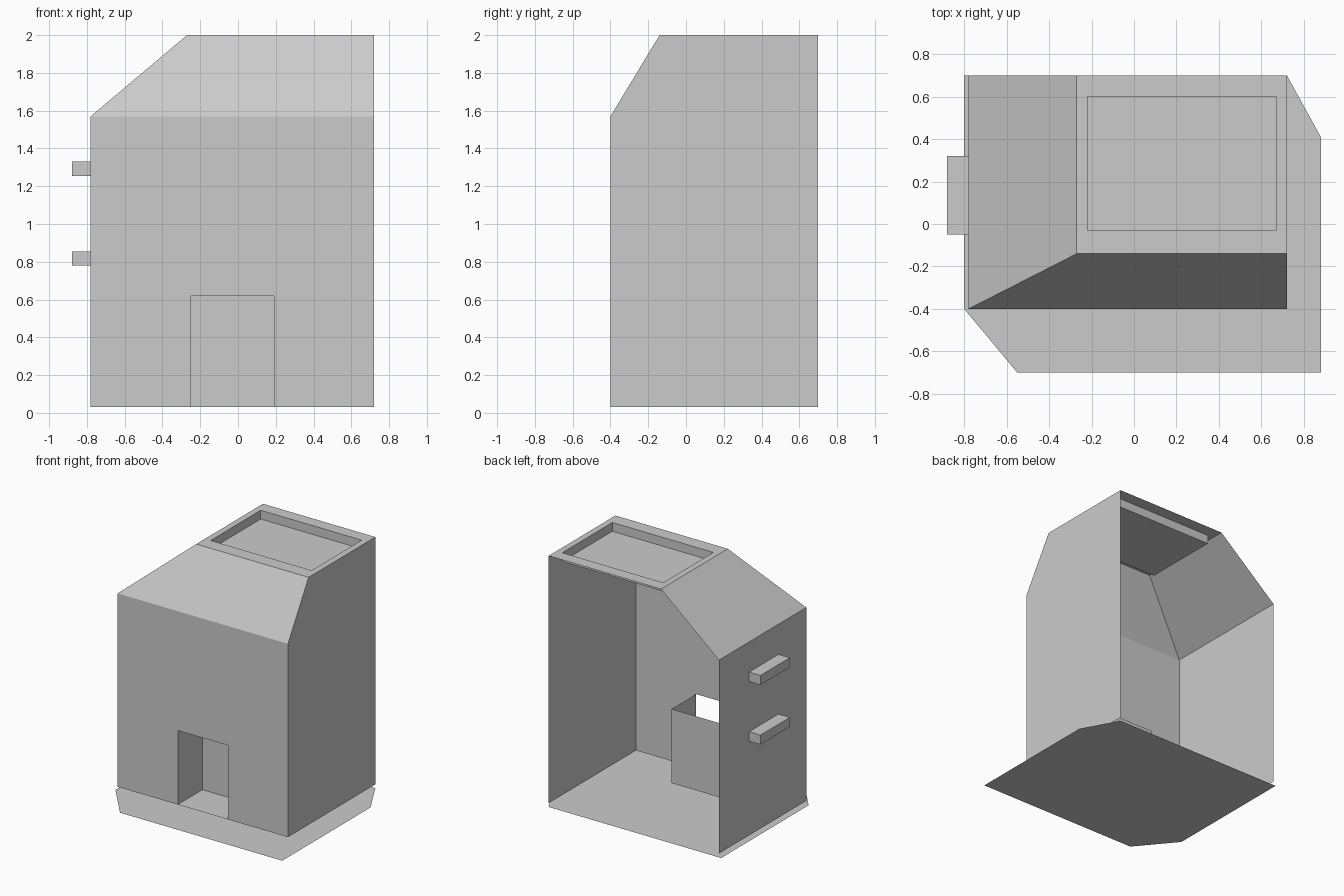
import bpy, bmesh

cube = bpy.data.objects.get("Cube")
if cube:
    bpy.data.objects.remove(cube, do_unlink=True)

# One plain grey for the whole model
grey = bpy.data.materials.new("plain grey")
grey.use_nodes = True
colour = (0.6, 0.6, 0.6, 1)
grey.diffuse_color = colour
grey.node_tree.nodes["Principled BSDF"].inputs["Base Color"].default_value = colour


def make_part(name, polygons):
    """Mesh object from a list of polygons, with shared corners welded."""
    bm = bmesh.new()
    for polygon in polygons:
        bm.faces.new([bm.verts.new(p) for p in polygon])
    bmesh.ops.remove_doubles(bm, verts=bm.verts, dist=0.0001)
    mesh = bpy.data.meshes.new(name)
    bm.to_mesh(mesh)
    bm.free()
    mesh.materials.append(grey)
    obj = bpy.data.objects.new(name, mesh)
    bpy.context.collection.objects.link(obj)
    return obj


def upright(x0, x1, z0, z1, y):
    return [(x0, y, z0), (x1, y, z0), (x1, y, z1), (x0, y, z1)]


def ring(outer, inner):
    """Quads joining two loops of equal length."""
    n = len(outer)
    return [[outer[i], outer[(i + 1) % n], inner[(i + 1) % n], inner[i]] for i in range(n)]


def rectangle(x0, x1, y0, y1, z):
    return [(x0, y0, z), (x1, y0, z), (x1, y1, z), (x0, y1, z)]


# Main dimensions
LEFT, RIGHT, FRONT, BACK = -0.78, 0.72, -0.40, 0.70
BASE, EAVE, TOP = 0.03, 1.57, 2.0
RIDGE_X, RIDGE_Y = -0.27, -0.14
DOOR = (-0.25, 0.19, 0.62)
PORCH_BACK = -0.09
window_columns = [(-0.57, -0.37), (-0.13, 0.07), (0.30, 0.50)]
window_rows = [(0.73, 1.00), (1.21, 1.45)]

# Ground plate with clipped corners
make_part("ground_plate", [[(-0.80, -0.40, 0), (-0.55, -0.70, 0), (0.88, -0.70, 0),
                            (0.88, 0.41, 0), (RIGHT, BACK, 0), (-0.80, BACK, 0)]])

# Front wall: a grid of cells with the doorway left open and the windows set in flush
xs = sorted([LEFT, RIGHT, *DOOR[:2]] + [x for c in window_columns for x in c])
zs = sorted([BASE, EAVE, DOOR[2]] + [z for r in window_rows for z in r])
wall, windows = [], []
for x0, x1 in zip(xs, xs[1:]):
    for z0, z1 in zip(zs, zs[1:]):
        mx, mz = (x0 + x1) / 2, (z0 + z1) / 2
        if DOOR[0] < mx < DOOR[1] and mz < DOOR[2]:
            continue
        in_window = (any(a < mx < b for a, b in window_columns)
                     and any(a < mz < b for a, b in window_rows))
        (windows if in_window else wall).append(upright(x0, x1, z0, z1, FRONT))
front_wall = make_part("front_wall", wall)
make_part("windows", windows)

# Merge the flat wall cells into clean faces
bm = bmesh.new()
bm.from_mesh(front_wall.data)
bmesh.ops.dissolve_limit(bm, angle_limit=0.01, verts=bm.verts, edges=bm.edges)
bm.to_mesh(front_wall.data)
bm.free()

# Entrance recess: two sides, back and floor, open above
d0, d1, door_top = DOOR
make_part("entrance_recess", [
    [(x, FRONT, BASE), (x, PORCH_BACK, BASE), (x, PORCH_BACK, door_top), (x, FRONT, door_top)]
    for x in (d0, d1)
] + [upright(d0, d1, BASE, door_top, PORCH_BACK), rectangle(d0, d1, FRONT, PORCH_BACK, BASE)])

# Side walls; the back stays open
make_part("plain_side_wall", [[(RIGHT, FRONT, BASE), (RIGHT, BACK, BASE), (RIGHT, BACK, TOP),
                               (RIGHT, RIDGE_Y, TOP), (RIGHT, FRONT, EAVE)]])
make_part("ledge_side_wall", [[(LEFT, BACK, BASE), (LEFT, FRONT, BASE),
                               (LEFT, FRONT, EAVE), (LEFT, BACK, EAVE)]])

# Sloping roof faces
make_part("roof_slopes", [
    [(LEFT, FRONT, EAVE), (RIGHT, FRONT, EAVE), (RIGHT, RIDGE_Y, TOP), (RIDGE_X, RIDGE_Y, TOP)],
    [(LEFT, BACK, EAVE), (LEFT, FRONT, EAVE), (RIDGE_X, RIDGE_Y, TOP), (RIDGE_X, BACK, TOP)],
])

# Flat roof with a sunken terrace
outer = rectangle(RIDGE_X, RIGHT, RIDGE_Y, BACK, TOP)
rim = rectangle(-0.22, 0.67, -0.03, 0.60, TOP)
floor = rectangle(-0.22, 0.67, -0.03, 0.60, TOP - 0.07)
make_part("roof_terrace", ring(outer, rim) + ring(rim, floor) + [floor])

# Ledges on the side wall
for name, z0, z1 in (("lower_ledge", 0.78, 0.855), ("upper_ledge", 1.255, 1.33)):
    bottom = rectangle(-0.88, LEFT, -0.05, 0.32, z0)
    top = rectangle(-0.88, LEFT, -0.05, 0.32, z1)
    make_part(name, ring(bottom, top) + [bottom[::-1], top])
